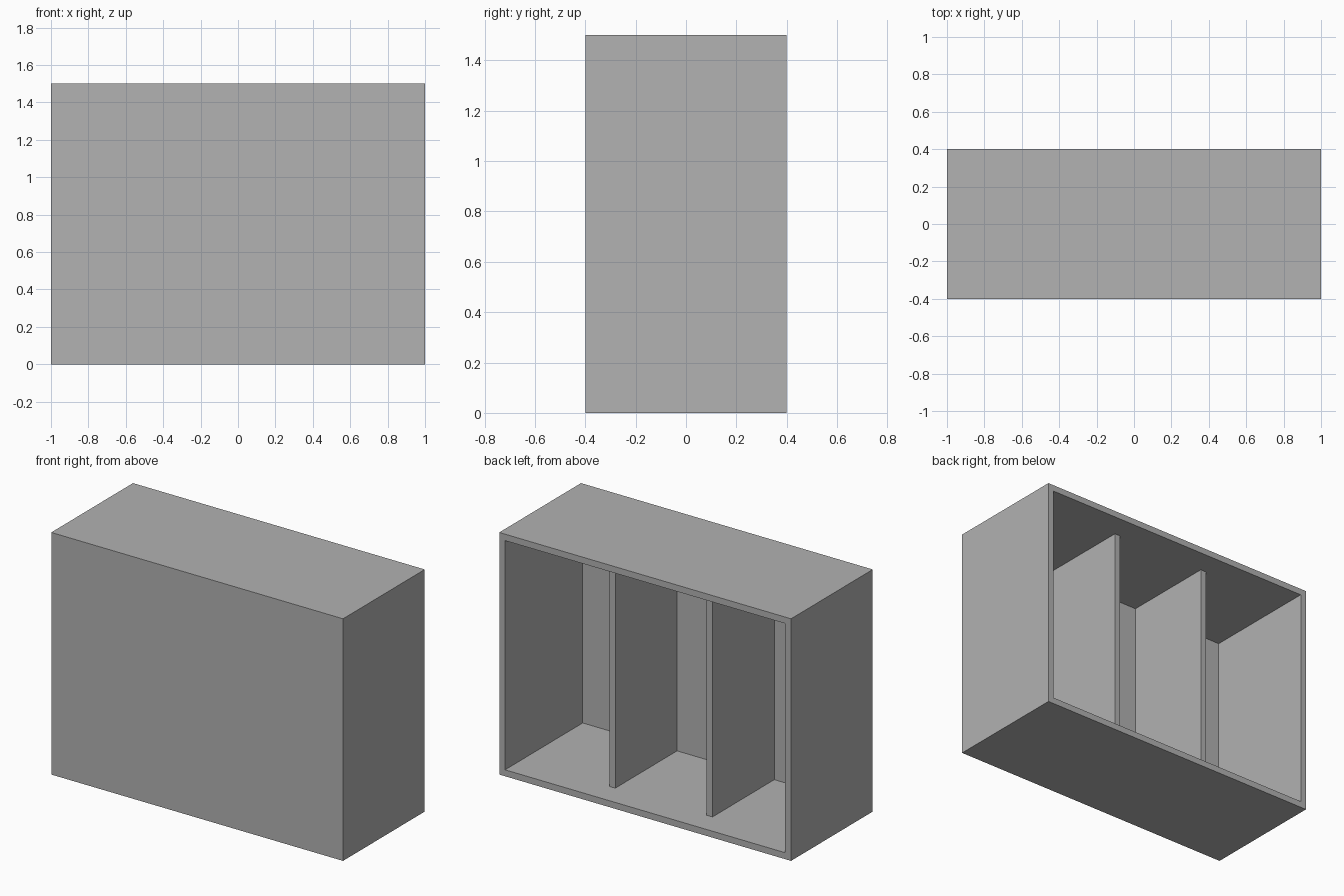
import bpy
import bmesh
from mathutils import Matrix, Vector

WIDTH, DEPTH, HEIGHT = 2.0, 0.8, 1.5
WALL = 0.04        # panel thickness
RECESS = 0.155     # gap between divider edge and the open back

default = bpy.data.objects.get("Cube")
if default:
    bpy.data.objects.remove(default, do_unlink=True)

grey = bpy.data.materials.new("plain grey")
grey.use_nodes = True
grey.diffuse_color = (0.445, 0.445, 0.445, 1)
grey.node_tree.nodes["Principled BSDF"].inputs["Base Color"].default_value = grey.diffuse_color


def box(bm, size, centre):
    matrix = Matrix.Translation(centre) @ Matrix.Diagonal((*size, 1))
    bmesh.ops.create_cube(bm, size=1, matrix=matrix)


def finish(bm, name):
    mesh = bpy.data.meshes.new(name)
    bm.to_mesh(mesh)
    bm.free()
    mesh.materials.append(grey)
    obj = bpy.data.objects.new(name, mesh)
    bpy.context.collection.objects.link(obj)
    return obj


# Case: a box whose back face is inset and pushed in to hollow it out
bm = bmesh.new()
box(bm, (WIDTH, DEPTH, HEIGHT), (0, 0, HEIGHT / 2))
bm.normal_update()
back = max(bm.faces, key=lambda f: f.calc_center_median().y)
bmesh.ops.inset_region(bm, faces=[back], thickness=WALL, use_even_offset=True)
pushed = bmesh.ops.extrude_discrete_faces(bm, faces=[back])["faces"][0]
bmesh.ops.translate(bm, verts=pushed.verts, vec=Vector((0, WALL - DEPTH, 0)))
bmesh.ops.recalc_face_normals(bm, faces=bm.faces)
finish(bm, "case")

# Two upright dividers, joined to the front panel, floor and top
front, rear = -DEPTH / 2 + WALL, DEPTH / 2 - RECESS
for side, x in (("left", WIDTH / 6), ("right", -WIDTH / 6)):
    bm = bmesh.new()
    box(bm, (WALL, rear - front, HEIGHT - 2 * WALL),
        (x, (front + rear) / 2, HEIGHT / 2))
    finish(bm, side + "_divider")
